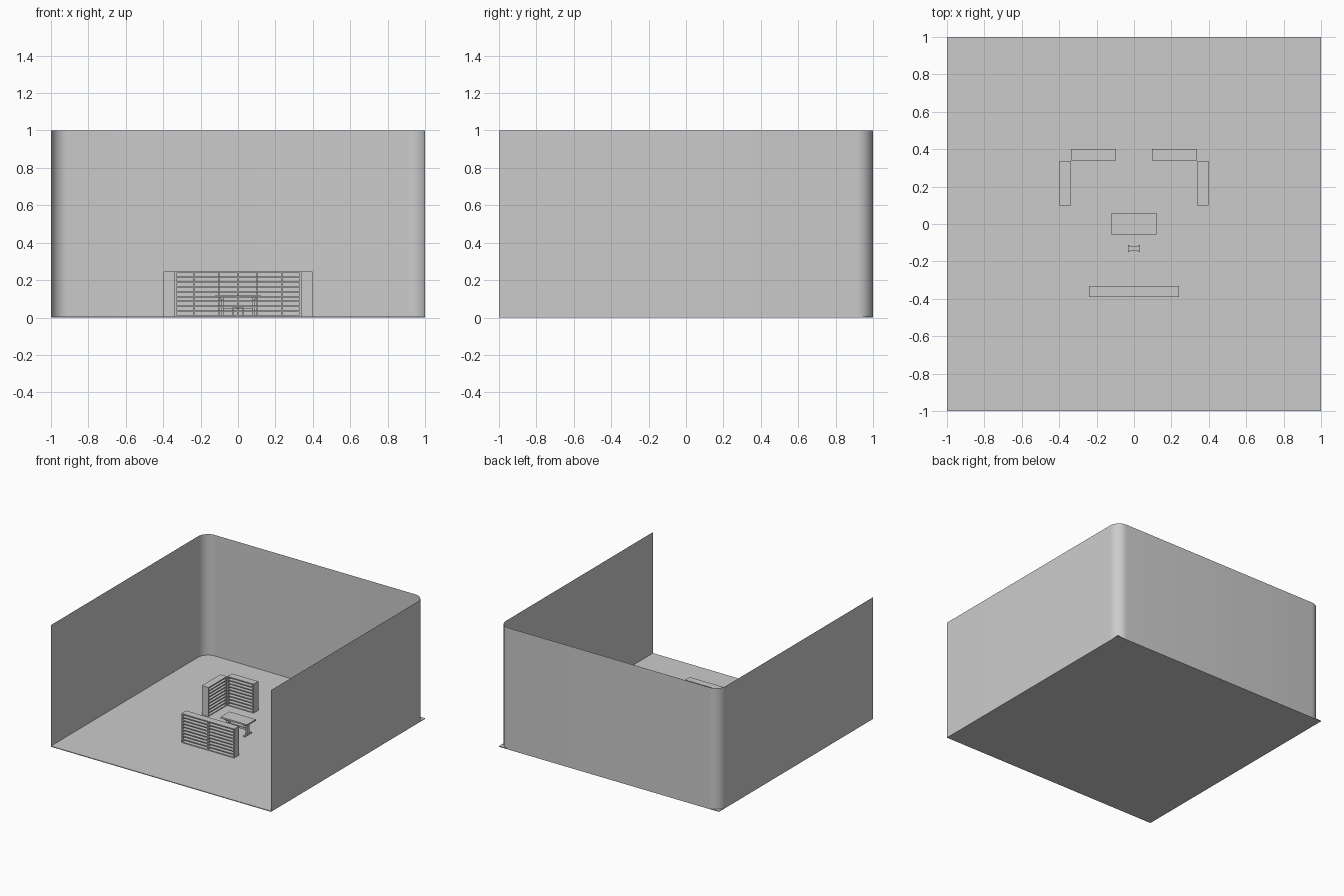
import bpy, bmesh, math
from mathutils import Matrix, Vector

if "Cube" in bpy.data.objects:
    bpy.data.objects.remove(bpy.data.objects["Cube"])

grey = bpy.data.materials.new("plain grey")
grey.diffuse_color = (0.6, 0.6, 0.6, 1)
grey.use_nodes = True
grey.node_tree.nodes["Principled BSDF"].inputs["Base Color"].default_value = grey.diffuse_color


def finish(name, bm):
    me = bpy.data.meshes.new(name)
    bm.to_mesh(me)
    bm.free()
    me.materials.append(grey)
    ob = bpy.data.objects.new(name, me)
    bpy.context.collection.objects.link(ob)
    return ob


def box(bm, x0, x1, y0, y1, z0, z1):
    m = Matrix.Translation(((x0 + x1) / 2, (y0 + y1) / 2, (z0 + z1) / 2)) @ \
        Matrix.Diagonal((x1 - x0, y1 - y0, z1 - z0, 1))
    bmesh.ops.create_cube(bm, size=1, matrix=m)


# floor slab
bm = bmesh.new()
box(bm, -1, 1, -1, 1, 0, 0.006)
finish("floor", bm)

# three thin walls in one sheet, rounded at the back corners
R = 0.09
path = [(-1, -1)]
for cx, start in ((-1 + R, 180), (1 - R, 90)):
    for i in range(9):
        a = math.radians(start - 90 * i / 8)
        path.append((cx + R * math.cos(a), 1 - R + R * math.sin(a)))
path.append((1, -1))
bm = bmesh.new()
low = [bm.verts.new((x, y, 0)) for x, y in path]
high = [bm.verts.new((x, y, 1)) for x, y in path]
for i in range(len(path) - 1):
    f = bm.faces.new((low[i], high[i], high[i + 1], low[i + 1]))
    f.normal_update()
    f.smooth = True
finish("walls", bm)


# open shelving unit made of upright panels and evenly spaced boards
def shelf(name, centre, width, turn=0, bays=1):
    H, D, T, ROWS = 0.245, 0.06, 0.008, 9
    bm = bmesh.new()
    for b in range(bays + 1):
        x = -width / 2 + b * (width - T) / bays
        box(bm, x, x + T, -D / 2, D / 2, 0, H)
    for b in range(bays):
        x0 = -width / 2 + b * (width - T) / bays + T
        x1 = -width / 2 + (b + 1) * (width - T) / bays
        for r in range(ROWS + 1):
            z = 0.005 + r * (H - T - 0.005) / ROWS
            box(bm, x0, x1, -D / 2, D / 2, z, z + T)
    m = Matrix.Translation(Vector((centre[0], centre[1], 0))) @ \
        Matrix.Rotation(math.radians(turn), 4, 'Z')
    bm.transform(m)
    finish(name, bm)


for side, s in (("left", -1), ("right", 1)):
    shelf("back_shelf_" + side, (s * 0.216, 0.37), 0.24)
    shelf("side_shelf_" + side, (s * 0.367, 0.218), 0.24, 90)
shelf("front_shelf", (0, -0.361), 0.48, 0, 2)

# table top on two trestles joined by a stretcher
bm = bmesh.new()
box(bm, -0.12, 0.12, -0.055, 0.06, 0.108, 0.12)
for s in (-1, 1):
    x = s * 0.085
    box(bm, x - 0.008, x + 0.008, -0.042, 0.047, 0, 0.014)
    box(bm, x - 0.007, x + 0.007, -0.016, 0.021, 0.014, 0.098)
    box(bm, x - 0.008, x + 0.008, -0.042, 0.047, 0.096, 0.108)
box(bm, -0.08, 0.08, -0.003, 0.008, 0.045, 0.06)
finish("table", bm)

# small stool, wider at both ends
bm = bmesh.new()
box(bm, -0.027, 0.027, -0.145, -0.119, 0.052, 0.06)
for s in (-1, 1):
    x = s * 0.027
    box(bm, x - 0.004, x + 0.004, -0.151, -0.113, 0.05, 0.06)
    for y in (-0.147, -0.117):
        box(bm, x - 0.004, x + 0.004, y - 0.004, y + 0.004, 0, 0.05)
finish("stool", bm)
